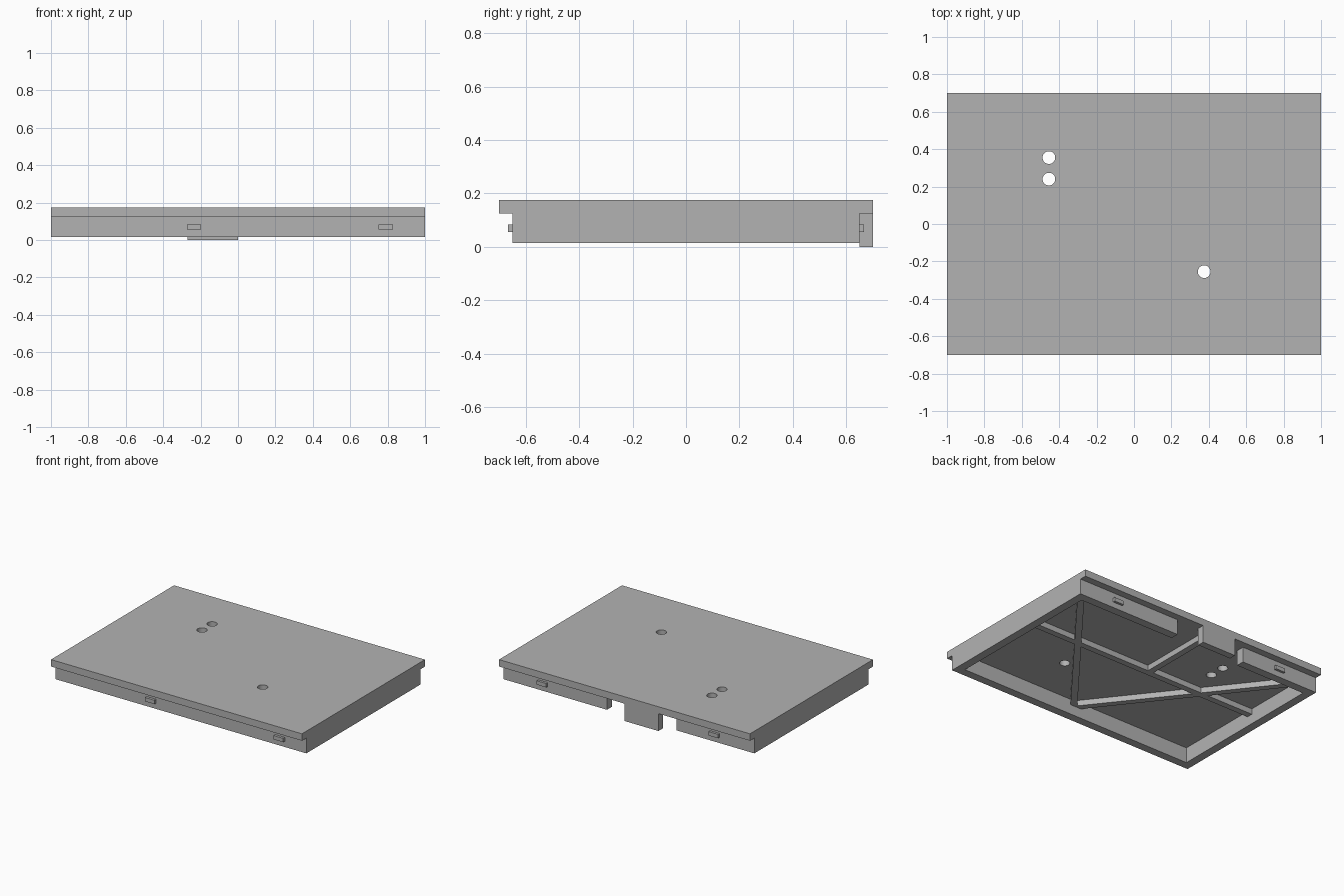
import bpy
import bmesh
import math
from mathutils import Vector

if "Cube" in bpy.data.objects:
    bpy.data.objects.remove(bpy.data.objects["Cube"], do_unlink=True)

grey = bpy.data.materials.new("plain_grey")
grey.use_nodes = True
grey.diffuse_color = (0.45, 0.45, 0.45, 1)
grey.node_tree.nodes["Principled BSDF"].inputs["Base Color"].default_value = grey.diffuse_color

PLATE_Z, TOP_Z, RIM_Z = 0.125, 0.175, 0.015
HALF_X, HALF_Y, SKIRT_Y, WALL = 1.0, 0.7, 0.65, 0.06


def prism(name, outline, z0, z1):
    """Extrude a counter-clockwise outline from z0 to z1."""
    bm = bmesh.new()
    face = bm.faces.new([bm.verts.new((x, y, z0)) for x, y in outline])
    grown = bmesh.ops.extrude_face_region(bm, geom=[face], use_keep_orig=True)["geom"]
    bmesh.ops.translate(bm, vec=(0, 0, z1 - z0),
                        verts=[g for g in grown if isinstance(g, bmesh.types.BMVert)])
    bmesh.ops.recalc_face_normals(bm, faces=bm.faces)
    mesh = bpy.data.meshes.new(name)
    bm.to_mesh(mesh)
    bm.free()
    mesh.materials.append(grey)
    obj = bpy.data.objects.new(name, mesh)
    bpy.context.collection.objects.link(obj)
    return obj


def box(name, x0, x1, y0, y1, z0, z1):
    return prism(name, [(x0, y0), (x1, y0), (x1, y1), (x0, y1)], z0, z1)


def rib(name, start, end, width=0.045):
    """Stiffening bar under the plate, between two points."""
    a, b = Vector(start), Vector(end)
    along = (b - a).normalized()
    side = Vector((-along.y, along.x)) * width / 2
    return prism(name, [a - side, b - side, b + side, a + side], 0.085, PLATE_Z + 0.003)


# Top plate with three round through holes
plate = box("top_plate", -HALF_X, HALF_X, -HALF_Y, HALF_Y, PLATE_Z, TOP_Z)
for x, y in [(-0.455, 0.355), (-0.455, 0.24), (0.375, -0.255)]:
    circle = [(x + 0.034 * math.cos(i * math.tau / 32), y + 0.034 * math.sin(i * math.tau / 32))
              for i in range(32)]
    cutter = prism("hole_cutter", circle, 0.05, 0.25)
    cutter.hide_render = True
    cut = plate.modifiers.new("hole", 'BOOLEAN')
    cut.operation, cut.solver, cut.object = 'DIFFERENCE', 'EXACT', cutter
    bpy.context.view_layer.objects.active = plate
    bpy.ops.object.modifier_apply(modifier=cut.name)
    bpy.data.objects.remove(cutter, do_unlink=True)

# Skirt: an open loop of wall with a wide gap at the back
gap_left, gap_right = 0.175, -0.38
inner_x, inner_y = HALF_X - WALL, SKIRT_Y - WALL
prism("skirt", [
    (-HALF_X, -SKIRT_Y), (HALF_X, -SKIRT_Y), (HALF_X, SKIRT_Y), (gap_left, SKIRT_Y),
    (gap_left, inner_y), (inner_x, inner_y), (inner_x, -inner_y), (-inner_x, -inner_y),
    (-inner_x, inner_y), (gap_right, inner_y), (gap_right, SKIRT_Y), (-HALF_X, SKIRT_Y),
], RIM_Z, PLATE_Z)

# Pull tab standing in the gap
box("back_tab", -0.27, 0, SKIRT_Y, HALF_Y, 0, PLATE_Z)

# Small snap catches on the front and back walls
for i, x in enumerate((-0.235, 0.79)):
    box(f"front_catch_{i + 1}", x - 0.038, x + 0.038, -0.668, -SKIRT_Y + 0.01, 0.056, 0.084)
for i, x in enumerate((-0.685, 0.685)):
    box(f"back_catch_{i + 1}", x - 0.038, x + 0.038, SKIRT_Y - 0.01, 0.667, 0.056, 0.084)

# Ribs under the plate
rib("cross_rib", (-0.96, 0.05), (0.96, 0.05))
rib("centre_rib", (-0.08, 0.05), (-0.08, SKIRT_Y))
for name, side in (("left", 1), ("right", -1)):
    rib(f"{name}_diagonal_rib", (0, -0.61), (side * 0.95, 0.6))

bpy.ops.object.select_all(action='DESELECT')
plate.select_set(True)
bpy.context.view_layer.objects.active = plate
bpy.ops.object.shade_smooth_by_angle(angle=math.radians(30))
